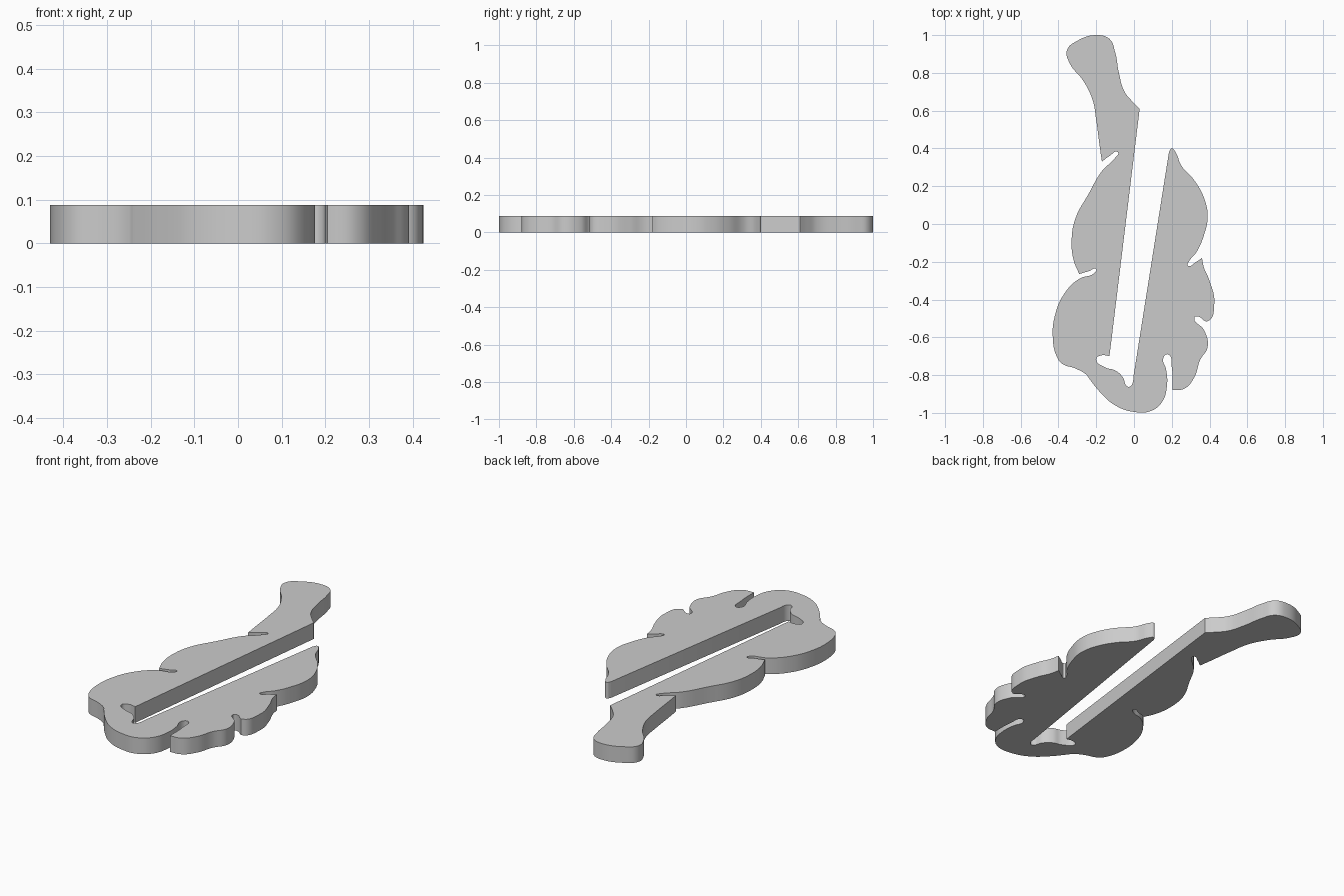
import bpy
import bmesh

cube = bpy.data.objects.get("Cube")
if cube:
    bpy.data.objects.remove(cube, do_unlink=True)

THICKNESS = 0.088
UNIT = 0.01  # outline points are given in hundredths

# Outline, as runs between sharp corners: each run starts on a corner
stem = [(3, 61), (-1, 65), (-5, 70), (-8, 80), (-10, 91), (-13, 98), (-20, 100),
        (-30, 97), (-35.5, 92), (-34, 85), (-27, 76), (-22, 66), (-20, 55), (-18, 40)]
upper_left_lobe = [(-17, 33), (-13, 36), (-8.5, 38), (-10, 35), (-17, 28),
                   (-24, 16), (-31, 3), (-33, -8), (-32, -19)]
lower_left_lobe = [(-29, -26.5), (-24, -25), (-20, -24), (-21, -26), (-29, -29),
                   (-37, -37), (-42, -49), (-43, -60), (-41, -70), (-38, -74),
                   (-31, -76.5), (-25, -80)]
base_lobe = [(-24, -81.5), (-18, -89), (-10, -96), (0, -99.5), (9, -99), (15, -94),
             (17.5, -85), (17, -77), (15.5, -71), (18, -69), (20, -76)]
lower_right_lobe = [(20.5, -88), (27, -87), (32, -81), (35, -72), (39, -65),
                    (37, -56), (32, -49.5), (34, -49), (39, -51.5), (42.5, -42),
                    (40, -30), (37, -23)]
upper_right_lobe = [(36, -18), (33, -20), (28.5, -22), (29, -20), (33, -15),
                    (37, -6), (39, 4), (37, 14), (32, 23), (25, 31), (22, 38), (20, 40)]
slit_right_edge = [(18.5, 38)]
slit_foot = [(0, -79), (-2, -86), (-3.5, -86), (-6, -81), (-10, -77.5),
             (-15, -76), (-20, -71.5), (-17, -69.5)]
slit_left_edge = [(-13, -70)]

runs = [stem, upper_left_lobe, lower_left_lobe, base_lobe, lower_right_lobe,
        upper_right_lobe, slit_right_edge, slit_foot, slit_left_edge]


def leaf_curve(name, runs):
    """Closed, filled and extruded curve with a sharp corner at each run's start."""
    curve = bpy.data.curves.new(name, "CURVE")
    curve.dimensions = "2D"
    curve.fill_mode = "BOTH"
    curve.extrude = THICKNESS / 2
    curve.resolution_u = 6
    spline = curve.splines.new("BEZIER")
    spline.use_cyclic_u = True
    spline.bezier_points.add(sum(len(run) for run in runs) - 1)
    knots = iter(spline.bezier_points)
    for run in runs:
        for index, (x, y) in enumerate(run):
            knot = next(knots)
            knot.co = (x * UNIT, y * UNIT, 0)
            kind = "AUTO" if index else "VECTOR"
            knot.handle_left_type = kind
            knot.handle_right_type = kind
    obj = bpy.data.objects.new(name, curve)
    bpy.context.scene.collection.objects.link(obj)
    return obj


# Leaf plate
leaf = leaf_curve("leaf_plate", runs)
bpy.ops.object.select_all(action="DESELECT")
leaf.select_set(True)
bpy.context.view_layer.objects.active = leaf
bpy.ops.object.convert(target="MESH")
leaf = bpy.context.view_layer.objects.active

# Weld the caps to the wall and rest the plate on the ground
bm = bmesh.new()
bm.from_mesh(leaf.data)
bmesh.ops.remove_doubles(bm, verts=bm.verts, dist=0.0002)
bmesh.ops.recalc_face_normals(bm, faces=bm.faces)
bmesh.ops.translate(bm, verts=bm.verts, vec=(0, 0, THICKNESS / 2))
bm.to_mesh(leaf.data)
bm.free()
bpy.ops.object.shade_smooth_by_angle()

# Grey finish
grey = bpy.data.materials.new("light grey")
grey.use_nodes = True
colour = (0.6, 0.6, 0.6, 1)
grey.diffuse_color = colour
grey.node_tree.nodes["Principled BSDF"].inputs["Base Color"].default_value = colour
leaf.data.materials.clear()
leaf.data.materials.append(grey)
